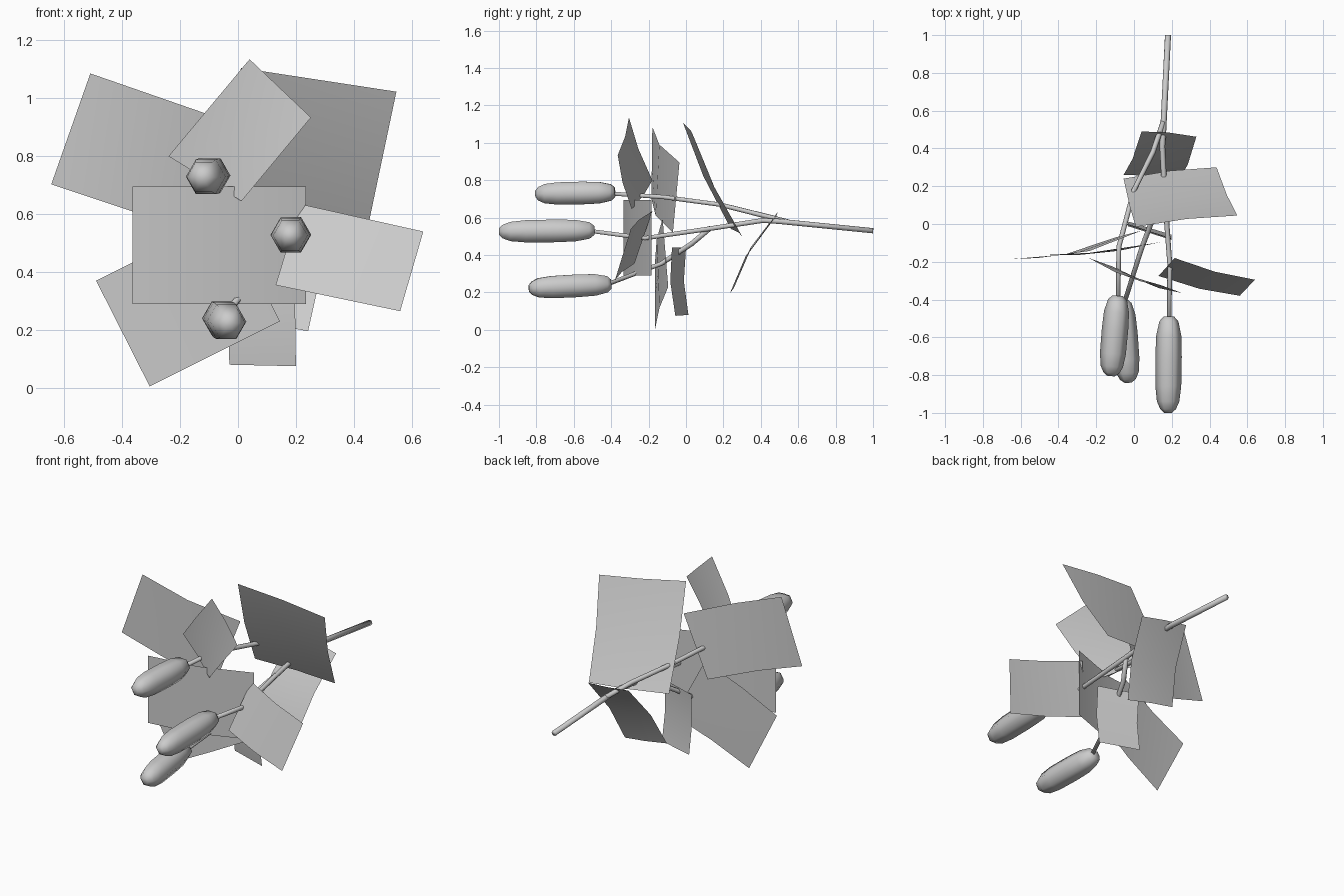
import bpy, math
from mathutils import Vector

if "Cube" in bpy.data.objects:
    bpy.data.objects.remove(bpy.data.objects["Cube"])


def make(name, verts, faces):
    me = bpy.data.meshes.new(name)
    me.from_pydata([tuple(v) for v in verts], [], faces)
    me.polygons.foreach_set("use_smooth", [True] * len(faces))
    ob = bpy.data.objects.new(name, me)
    bpy.context.collection.objects.link(ob)
    return ob


def loft(name, centres, radii, sides=6):
    """Closed tube of hexagonal rings along a path."""
    pts = [Vector(c) for c in centres]
    verts, faces = [], []
    for i, p in enumerate(pts):
        d = (pts[min(i + 1, len(pts) - 1)] - pts[max(i - 1, 0)]).normalized()
        side = d.cross(Vector((0, 0, 1))).normalized()
        up = side.cross(d)
        for k in range(sides):
            a = 2 * math.pi * k / sides
            verts.append(p + radii[i] * (side * math.cos(a) + up * math.sin(a)))
    for i in range(len(pts) - 1):
        for k in range(sides):
            a, b = i * sides + k, i * sides + (k + 1) % sides
            faces.append((a, b, b + sides, a + sides))
    faces.append(tuple(reversed(range(sides))))
    faces.append(tuple(range(len(verts) - sides, len(verts))))
    return make(name, verts, faces)


def bud(name, start, end, r):
    """Long rounded hexagonal bud."""
    a, b = Vector(start), Vector(end)
    profile = [(0, .4), (.05, .72), (.2, .95), (.42, 1), (.72, .98),
               (.88, .85), (.96, .6), (1, .28)]
    loft(name, [a.lerp(b, t) for t, _ in profile], [r * s for _, s in profile])


def leaf(name, tl, tr, br, bl, bow_u=0, bow_v=0):
    """Bent rectangular leaf card, 2 x 2 faces, bowed along y."""
    tl, tr, br, bl = map(Vector, (tl, tr, br, bl))
    verts = []
    for j in range(3):
        for i in range(3):
            p = tl.lerp(tr, i / 2).lerp(bl.lerp(br, i / 2), j / 2)
            p.y += bow_u * (i == 1) + bow_v * (j == 1)
            verts.append(p)
    faces = [(q, q + 3, q + 4, q + 1) for q in (0, 1, 3, 4)]
    make(name, verts, faces)


# stems
loft("main_stem", [(.18, 1, .53), (.155, .5, .58), (.15, .41, .585), (.165, .12, .54),
                   (.19, -.22, .49), (.185, -.52, .53)],
     [.016, .016, .015, .014, .013, .012])
loft("upper_branch", [(.155, .54, .58), (.1, .38, .62), (0, .18, .67),
                      (-.08, -.12, .71), (-.085, -.42, .73)],
     [.014, .014, .013, .013, .012])
loft("lower_branch", [(.165, .13, .545), (.1, .03, .46), (.04, -.13, .355),
                      (-.055, -.43, .24)], [.014, .014, .013, .012])

# flower buds
bud("middle_bud", (.185, -.49, .532), (.18, -1, .525), .07)
bud("upper_bud", (-.085, -.38, .735), (-.122, -.805, .727), .07)
bud("lower_bud", (-.065, -.4, .245), (-.03, -.84, .222), .07)

# leaves
leaf("leaf_upper_left", (-.51, -.18, 1.086), (.04, -.035, .895),
     (-.095, -.07, .52), (-.645, -.185, .703), -.035)
leaf("leaf_upper_right", (.01, -.015, 1.105), (.547, .045, 1.023),
     (.437, .30, .50), (-.055, .24, .54), .012, -.02)
leaf("leaf_top_front", (-.24, -.18, .80), (.04, -.305, 1.135),
     (.252, -.365, .934), (.012, -.29, .645), -.012, .01)
leaf("leaf_centre", (-.365, -.335, .695), (.235, -.185, .695),
     (.235, -.185, .29), (-.365, -.335, .29), -.035)
leaf("leaf_right", (.215, -.18, .635), (.64, -.295, .54),
     (.56, -.38, .265), (.13, -.275, .355), -.015)
leaf("leaf_lower_left", (-.49, -.165, .37), (-.04, -.125, .595),
     (.145, -.095, .23), (-.305, -.165, .005), -.012)
leaf("leaf_bottom", (-.035, .0, .44), (.195, -.075, .44),
     (.2, -.057, .075), (-.03, .013, .08), 0, -.018)
leaf("leaf_rear", (.04, .49, .63), (.33, .462, .59),
     (.242, .235, .196), (-.055, .26, .25), .008, -.03)
